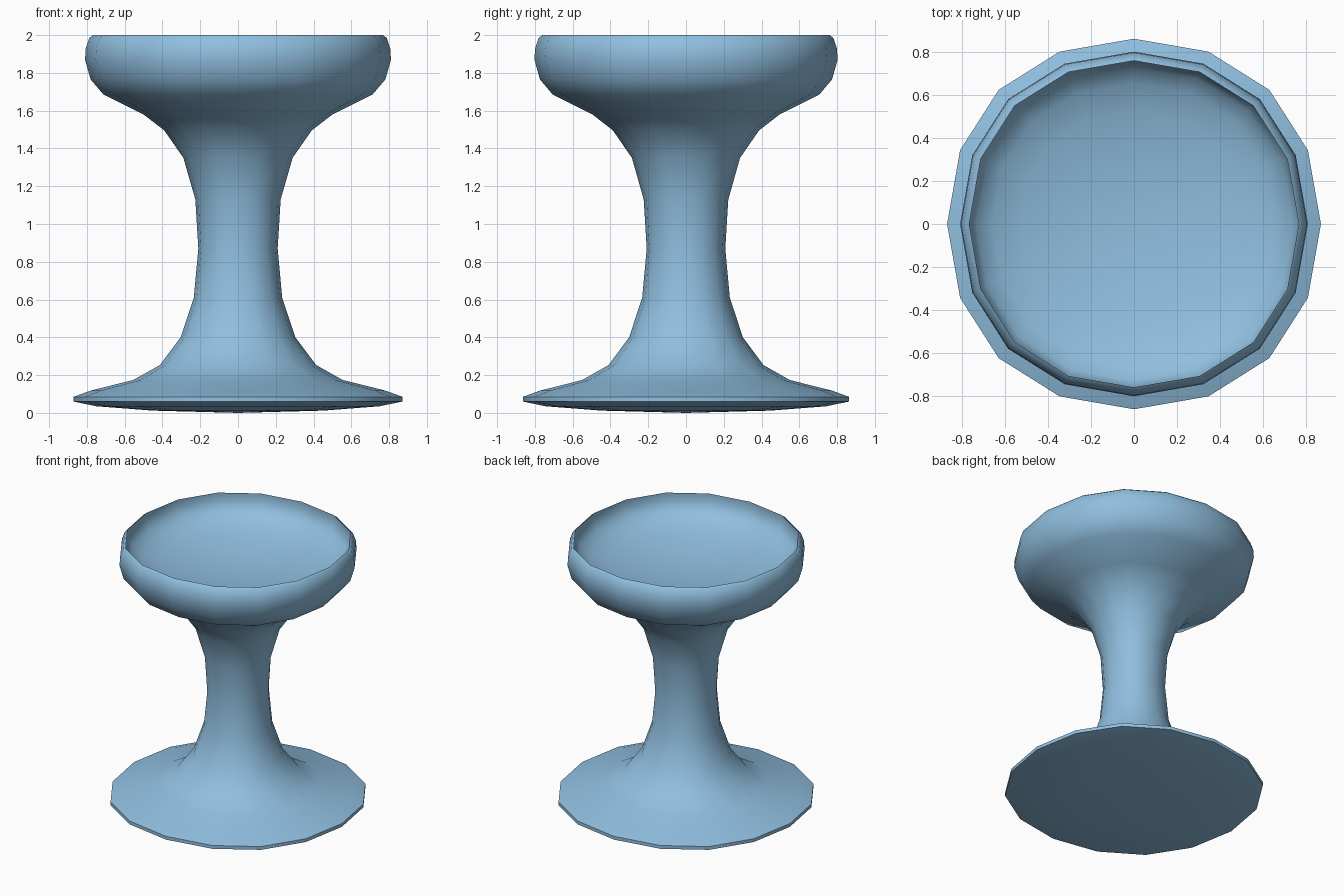
import bpy
import bmesh
from math import radians, sin, cos, tau

cube = bpy.data.objects.get("Cube")
if cube:
    bpy.data.objects.remove(cube)

SIDES = 16
BULGE = 0.024   # extra radius on the diagonals
SHIFT = 0.012   # corners lean slightly towards the diagonals
DEPTH = 0.991   # y radius relative to x radius

# Material
blue = bpy.data.materials.new("light_blue")
blue.use_nodes = True
colour = (0.28, 0.52, 0.74, 1)
blue.diffuse_color = colour
blue.node_tree.nodes["Principled BSDF"].inputs["Base Color"].default_value = colour

# Cross-section (radius, height) from the underside up the stem, over the rim, into the bowl
underside = [(0.45, 0.012), (0.75, 0.035), (0.871, 0.06)]
foot = [(0.871, 0.085), (0.78, 0.118), (0.555, 0.174), (0.414, 0.253)]
stem = [(0.304, 0.40), (0.234, 0.61), (0.21, 0.87), (0.226, 1.13),
        (0.289, 1.35), (0.39, 1.495)]
bowl_outside = [(0.50, 1.58), (0.712, 1.685), (0.78, 1.765),
                (0.81, 1.87), (0.806, 1.93), (0.787, 1.985), (0.768, 2.0)]
bowl_inside = [(0.77, 1.94), (0.735, 1.88), (0.66, 1.832),
               (0.53, 1.79), (0.35, 1.755), (0.18, 1.735)]
profile = underside + foot + stem + bowl_outside + bowl_inside

bm = bmesh.new()


def ring(radius, z):
    """One slightly squared loop of vertices."""
    loop = []
    for i in range(SIDES):
        a = tau * i / SIDES
        r = radius * (1 + BULGE * sin(2 * a) ** 2)
        a += SHIFT * sin(4 * a)
        loop.append(bm.verts.new((r * cos(a), r * sin(a) * DEPTH, z)))
    return loop


def cap(loop, z):
    """Close a loop with a fan to a centre point."""
    centre = bm.verts.new((0, 0, z))
    for i in range(SIDES):
        bm.faces.new((loop[i - 1], loop[i], centre))


# Join the loops into walls, then close the underside and the bowl floor
rings = [ring(r, z) for r, z in profile]
for low, high in zip(rings, rings[1:]):
    for i in range(SIDES):
        bm.faces.new((low[i - 1], low[i], high[i], high[i - 1]))
cap(rings[0], 0)
cap(rings[-1], 1.73)
bmesh.ops.recalc_face_normals(bm, faces=bm.faces)

mesh = bpy.data.meshes.new("pedestal_bowl")
bm.to_mesh(mesh)
bm.free()
mesh.materials.append(blue)

pedestal_bowl = bpy.data.objects.new("pedestal_bowl", mesh)
bpy.context.collection.objects.link(pedestal_bowl)

# Smooth faces with crisp edges at the rim and foot
bpy.ops.object.select_all(action='DESELECT')
pedestal_bowl.select_set(True)
bpy.context.view_layer.objects.active = pedestal_bowl
bpy.ops.object.shade_smooth_by_angle(angle=radians(45))
